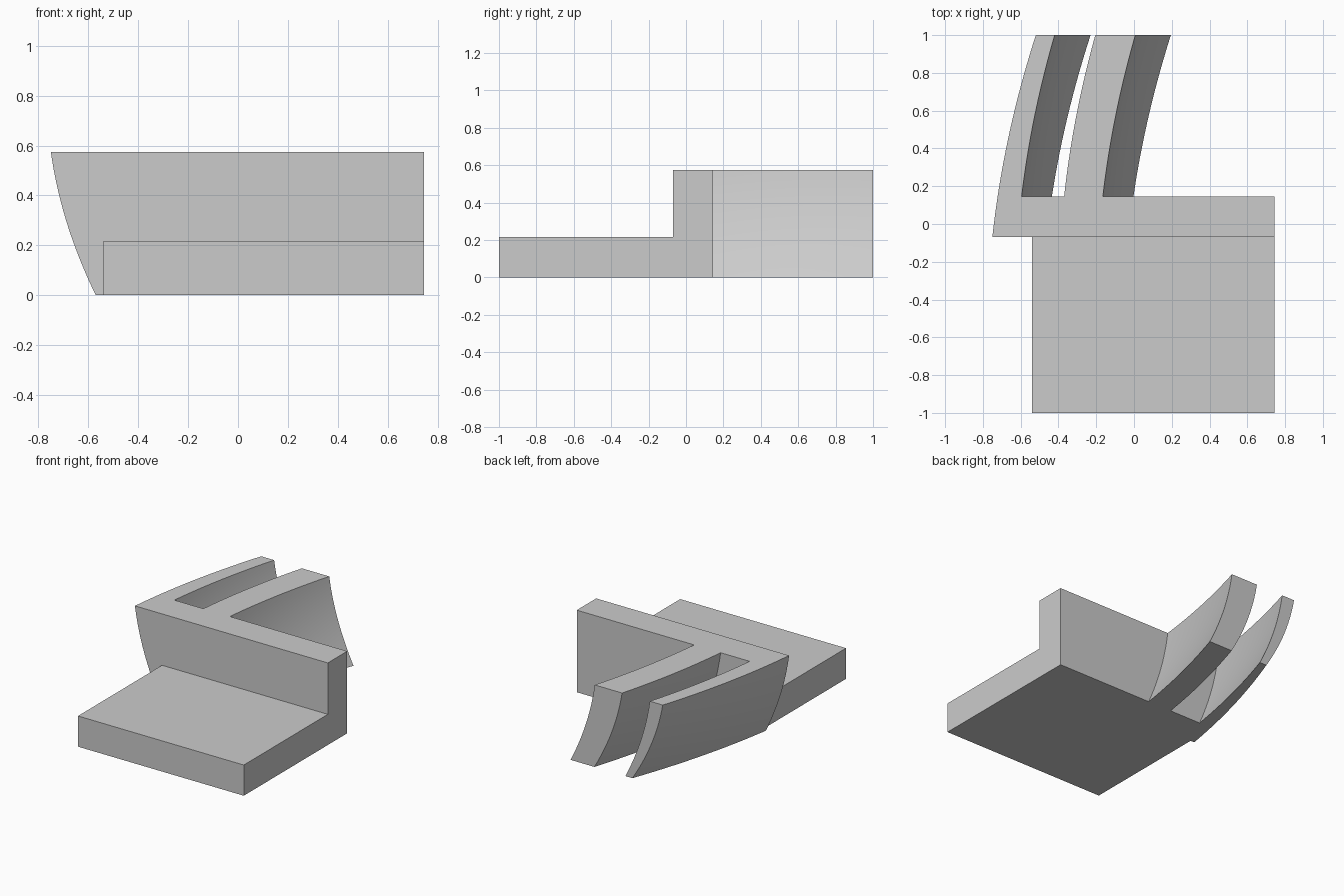
import bpy, bmesh, math

if "Cube" in bpy.data.objects:
    bpy.data.objects.remove(bpy.data.objects["Cube"], do_unlink=True)

RIGHT, BACK, TOP = 0.745, 1.0, 0.575
WALL_FRONT, WALL_BACK = -0.07, 0.145
SLAB_LEFT, SLAB_TOP = -0.54, 0.215

grey = bpy.data.materials.new("plain_grey")
grey.use_nodes = True
grey.diffuse_color = (0.6, 0.6, 0.6, 1)
grey.node_tree.nodes["Principled BSDF"].inputs["Base Color"].default_value = (0.6, 0.6, 0.6, 1)


def swept_surface(y0, x0, x1, drop0, drop1):
    """Curve in plan from (x0, y0) to (x1, BACK), sweeping to +x towards the floor."""
    def x_at(y, z):
        s = (y - y0) / (BACK - y0)
        t = (TOP - z) / TOP
        plan = x0 + (x1 - x0) * s - 0.1 * (y - y0) * (BACK - y)
        return plan + (drop0 + (drop1 - drop0) * s) * t * (0.44 + 0.56 * t)
    return x_at


def flat(x):
    return lambda y, z: x


def block(name, left, right, ys, zs, ny=1, nz=1):
    """Solid between two x surfaces, made from a subdivided box."""
    bm = bmesh.new()
    grid = {}
    for side, surface in enumerate((left, right)):
        for i in range(ny + 1):
            for j in range(nz + 1):
                y = ys[0] + (ys[1] - ys[0]) * i / ny
                z = zs[0] + (zs[1] - zs[0]) * j / nz
                grid[side, i, j] = bm.verts.new((surface(y, z), y, z))
        for i in range(ny):
            for j in range(nz):
                bm.faces.new([grid[side, i + a, j + b] for a, b in ((0, 0), (1, 0), (1, 1), (0, 1))])
    # close the rim between the two surfaces
    for i in range(ny):
        for j in (0, nz):
            bm.faces.new([grid[0, i, j], grid[0, i + 1, j], grid[1, i + 1, j], grid[1, i, j]])
    for j in range(nz):
        for i in (0, ny):
            bm.faces.new([grid[0, i, j], grid[0, i, j + 1], grid[1, i, j + 1], grid[1, i, j]])
    bmesh.ops.recalc_face_normals(bm, faces=bm.faces)
    mesh = bpy.data.meshes.new(name)
    bm.to_mesh(mesh)
    bm.free()
    mesh.materials.append(grey)
    obj = bpy.data.objects.new(name, mesh)
    bpy.context.collection.objects.link(obj)
    return obj


# Faces of the two curved fins
outer_left = swept_surface(WALL_FRONT, -0.75, -0.52, 0.18, 0.235)
outer_right = swept_surface(WALL_BACK, -0.595, -0.42, 0.16, 0.19)
inner_left = swept_surface(WALL_BACK, -0.37, -0.205, 0.18, 0.215)
inner_right = swept_surface(WALL_BACK, -0.165, 0.007, 0.162, 0.188)

# Low front slab
block("front_slab", flat(SLAB_LEFT), flat(RIGHT), (-1, WALL_FRONT), (0, SLAB_TOP))

# Upright wall and fins, carved from one block
wall = block("wall_with_fins", flat(-1.2), flat(RIGHT), (WALL_FRONT, BACK), (0, TOP))
cut_z = (-0.1, 0.7)
cutters = [
    block("side_cutter", flat(-2), outer_left, (-0.2, 1.1), cut_z, 24, 20),
    block("channel_cutter", outer_right, inner_left, (WALL_BACK, 1.1), cut_z, 24, 20),
    block("rear_cutter", inner_right, flat(2), (WALL_BACK, 1.1), cut_z, 24, 20),
]
for cutter in cutters:
    cutter.hide_render = True
    mod = wall.modifiers.new(cutter.name, "BOOLEAN")
    mod.operation = "DIFFERENCE"
    mod.solver = "EXACT"
    mod.object = cutter

# Bake the cuts and drop the cutters
bpy.context.view_layer.update()
evaluated = wall.evaluated_get(bpy.context.evaluated_depsgraph_get())
carved = bpy.data.meshes.new_from_object(evaluated)
wall.modifiers.clear()
wall.data = carved
for cutter in cutters:
    bpy.data.objects.remove(cutter, do_unlink=True)

# Smooth the curved faces, keep the corners crisp
bpy.ops.object.select_all(action="DESELECT")
wall.select_set(True)
bpy.context.view_layer.objects.active = wall
bpy.ops.object.shade_smooth_by_angle(angle=math.radians(25))
